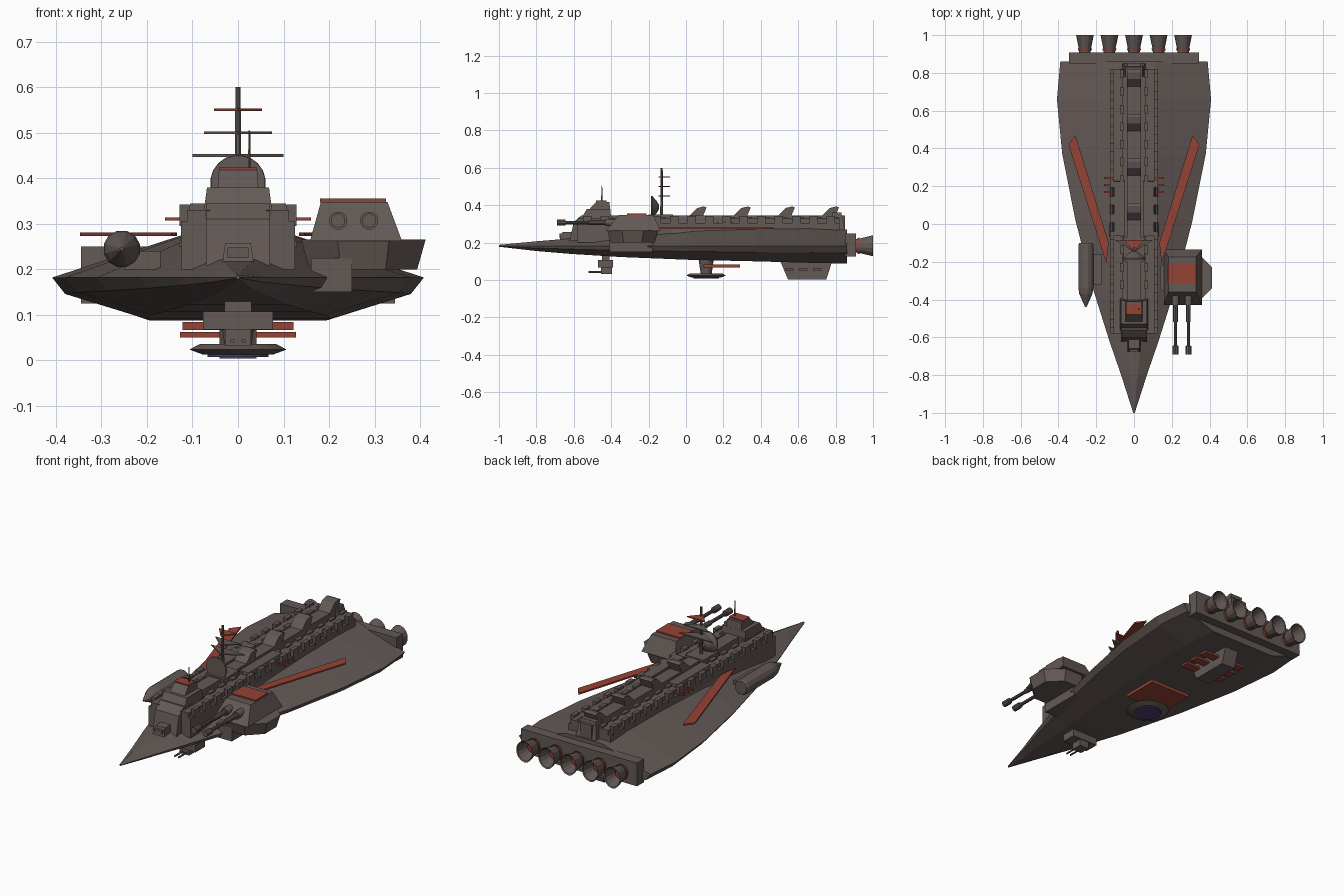
import bpy, bmesh, math
from mathutils import Vector

if "Cube" in bpy.data.objects:
    bpy.data.objects.remove(bpy.data.objects["Cube"], do_unlink=True)


def material(name, rgb):
    m = bpy.data.materials.new(name)
    m.use_nodes = True
    m.diffuse_color = (*rgb, 1)
    m.node_tree.nodes["Principled BSDF"].inputs["Base Color"].default_value = (*rgb, 1)
    return m


GREY = material("warm grey plating", (0.125, 0.1, 0.092))
RED = material("rust red", (0.3, 0.055, 0.035))
PURPLE = material("dark violet", (0.07, 0.05, 0.15))


def loft(name, rings, mat=GREY):
    """Skin equal-length rings of points and cap both ends."""
    bm = bmesh.new()
    rows = [[bm.verts.new(p) for p in ring] for ring in rings]
    n = len(rows[0])
    for a, b in zip(rows, rows[1:]):
        for i in range(n):
            bm.faces.new((a[i], a[(i + 1) % n], b[(i + 1) % n], b[i]))
    bm.faces.new(rows[0][::-1])
    bm.faces.new(rows[-1])
    bmesh.ops.recalc_face_normals(bm, faces=bm.faces)
    me = bpy.data.meshes.new(name)
    bm.to_mesh(me)
    bm.free()
    me.materials.append(mat)
    ob = bpy.data.objects.new(name, me)
    bpy.context.collection.objects.link(ob)
    return ob


def rect(x, y, z):
    return [(x[0], y[0], z), (x[1], y[0], z), (x[1], y[1], z), (x[0], y[1], z)]


def box(name, x, y, z, mat=GREY, top=None):
    """Box from ranges; top gives other x and y ranges for a tapered roof."""
    tx, ty = top or (x, y)
    return loft(name, [rect(x, y, z[0]), rect(tx, ty, z[1])], mat)


def slab(name, outline, z0, z1, mat=GREY):
    return loft(name, [[(x, y, z) for x, y in outline] for z in (z0, z1)], mat)


def side_prism(name, profile, w, mat=GREY, x=0):
    return loft(name, [[(x + s, y, z) for y, z in profile] for s in (-w, w)], mat)


def lathe(name, centre, axis, profile, n=12, mat=GREY, turn=0.5, squash=1):
    """Turn (distance, radius) pairs around the y or z axis."""
    c, rings = Vector(centre), []
    for d, r in profile:
        ring = []
        for i in range(n):
            a = math.tau * (i + turn) / n
            u, v = r * math.cos(a) * squash, r * math.sin(a)
            ring.append(c + Vector((u, d, v) if axis == "y" else (u, v, d)))
        rings.append(ring)
    return loft(name, rings, mat)


# Hull: stations of (y, half width, bottom, top)
stations = [(-1, .004, .178, .188), (-.8, .068, .155, .207), (-.62, .13, .14, .222),
            (-.35, .215, .123, .25), (.02, .31, .108, .275), (.37, .38, .1, .278),
            (.66, .408, .092, .278), (.86, .39, .088, .27)]
rings = []
for y, w, zb, zt in stations:
    half = [(w * .28, zt), (w, .182), (w * .93, .182 - (.182 - zb) * .4), (w * .5, zb)]
    rings.append([(x, y, z) for x, z in half] + [(-x, y, z) for x, z in half[::-1]])
loft("hull", rings)

# Engines
box("engine_block", (-.345, .345), (.85, .908), (.125, .25))
for i in range(-2, 3):
    c = (i * .13, .9, .183)
    lathe(f"engine_bell_{i + 3}", c, "y", [(0, .035), (.03, .039), (.1, .056), (.096, .05), (.025, .03)], 14, squash=.86)
    lathe(f"engine_ring_{i + 3}", c, "y", [(.018, .042), (.028, .044)], 14, RED, squash=.86)
    lathe(f"engine_core_{i + 3}", c, "y", [(.024, .034), (.04, .026)], 14, RED, squash=.86)

# Central spine
box("spine_base", (-.125, .125), (-.58, .82), (.2, .305))
box("spine_keel", (-.035, .035), (-.4, .85), (.27, .345))
box("spine_tail", (-.06, .06), (.78, .85), (.27, .36), top=((-.045, .045), (.78, .83)))
for s in (-1, 1):
    def span(a, b):
        return sorted((s * a, s * b))
    side = "left" if s > 0 else "right"
    box(f"{side}_rail", span(.062, .112), (-.58, .82), (.29, .33))
    for k in range(15):
        y = -.55 + k * .093
        box(f"{side}_outer_block_{k}", span(.106, .128), (y, y + .045), (.295, .342))
        box(f"{side}_inner_block_{k}", span(.055, .075), (y + .02, y + .065), (.3, .338))
    box(f"{side}_midship_casing", span(.05, .13), (-.07, .235), (.25, .345), top=(span(.05, .105), (-.06, .225)))
    for k in range(3):
        y = .165 + k * .037
        box(f"{side}_vent_{k}", span(.1, .16), (y, y + .01), (.307, .314), RED)
    # Swept red side plates
    slab(f"{side}_swept_plate", [(s * .31, .47), (s * .347, .42), (s * .146, -.21), (s * .134, -.1)], .273, .281, RED)
    box(f"{side}_bridge_light", span(.07, .077), (-.5, -.42), (.29, .33), RED)

# Raised hoods along the spine
for k in range(4):
    y = .015 + k * .236
    side_prism(f"spine_hood_{k}", [(y, .34), (y + .045, .385), (y + .08, .393), (y + .095, .388), (y + .075, .34)], .036)

# Bridge
side_prism("bridge_lower", [(-.625, .2), (-.6, .31), (-.56, .345), (-.4, .345), (-.4, .2)], .07)
box("bridge_upper", (-.075, .075), (-.56, -.4), (.33, .38), top=((-.068, .068), (-.53, -.405)))
box("bridge_top", (-.045, .045), (-.52, -.405), (.375, .418), top=((-.042, .042), (-.48, -.41)))
box("bridge_roof", (-.042, .042), (-.48, -.425), (.417, .424), RED)
box("bridge_prow", (-.038, .038), (-.685, -.6), (.19, .258), top=((-.028, .028), (-.66, -.6)))
box("prow_visor", (-.023, .023), (-.677, -.6), (.225, .248))
lathe("bridge_antenna", (.025, -.45, 0), "z", [(.41, .004), (.505, .002)], 6)

# Dish, mast and triangular yards
box("mast_house", (-.055, .055), (-.2, -.07), (.3, .35))
lathe("sensor_dish", (0, -.175, .39), "y", [(-.012, .06), (-.006, .061), (.02, .03), (.03, .012), (.002, .012)], 20)
lathe("mast", (0, -.13, 0), "z", [(.33, .009), (.6, .006)], 8)
for k, (z, w, m) in enumerate([(.45, .1, GREY), (.5, .075, GREY), (.55, .053, RED)]):
    slab(f"mast_yard_{k}", [(-w, -.085), (0, -.148), (w, -.085)], z - .003, z + .003, m)

# Turret on the left flank
lathe("turret_drum", (.275, -.285, 0), "z", [(.2, .128), (.265, .148)], 8)
box("turret_bracket", (.16, .25), (-.41, -.18), (.15, .225))
loft("turret_house", [rect((.158, .36), (-.43, -.135), .262),
                      rect((.182, .328), (-.36, -.175), .348)])
box("turret_roof", (.18, .325), (-.315, -.21), (.347, .355), RED)
for k, x in enumerate((.22, .288)):
    lathe(f"gun_collar_{k}", (x, -.43, .307), "y", [(0, .02), (.06, .02)], 12)
    lathe(f"gun_barrel_{k}", (x, -.69, .307), "y",
          [(0, .016), (.045, .016), (.046, .009), (.17, .009), (.172, .013), (.33, .013)], 10)

# Pod on the right flank
lathe("side_pod", (-.255, 0, .245), "y", [(-.44, .004), (-.37, .036), (-.34, .041), (-.11, .041), (-.1, .036)], 12)
box("pod_strut", (-.25, -.17), (-.32, -.16), (.2, .24))

# Forward belly gun
box("belly_gun_mount", (-.077, .077), (-.47, -.39), (.068, .108))
box("belly_gun_neck", (-.03, .03), (-.45, -.41), (.1, .14))
box("belly_gun_head", (-.028, .028), (-.455, -.395), (.032, .07))
for k, x in enumerate((-.012, .012)):
    lathe(f"belly_gun_barrel_{k}", (x, -.52, .043), "y", [(0, .005), (.08, .005)], 8)

# Belly sensor disc and red plate
box("belly_plate", (-.122, .122), (.09, .29), (.067, .084), RED)
lathe("belly_column", (0, .108, 0), "z", [(.03, .03), (.11, .042)], 12)
lathe("belly_disc", (0, .108, 0), "z", [(.013, .078), (.024, .108), (.036, .085)], 20)
lathe("belly_lens", (0, .108, 0), "z", [(.008, .068), (.014, .068)], 20, PURPLE)

# Belly fin with red vanes
side_prism("belly_fin", [(.5, .11), (.545, .004), (.75, .004), (.785, .11)], .041)
for k in range(3):
    y = .53 + k * .075
    box(f"belly_vane_{k}", (-.127, .127), (y, y + .045), (.05, .062), RED)
